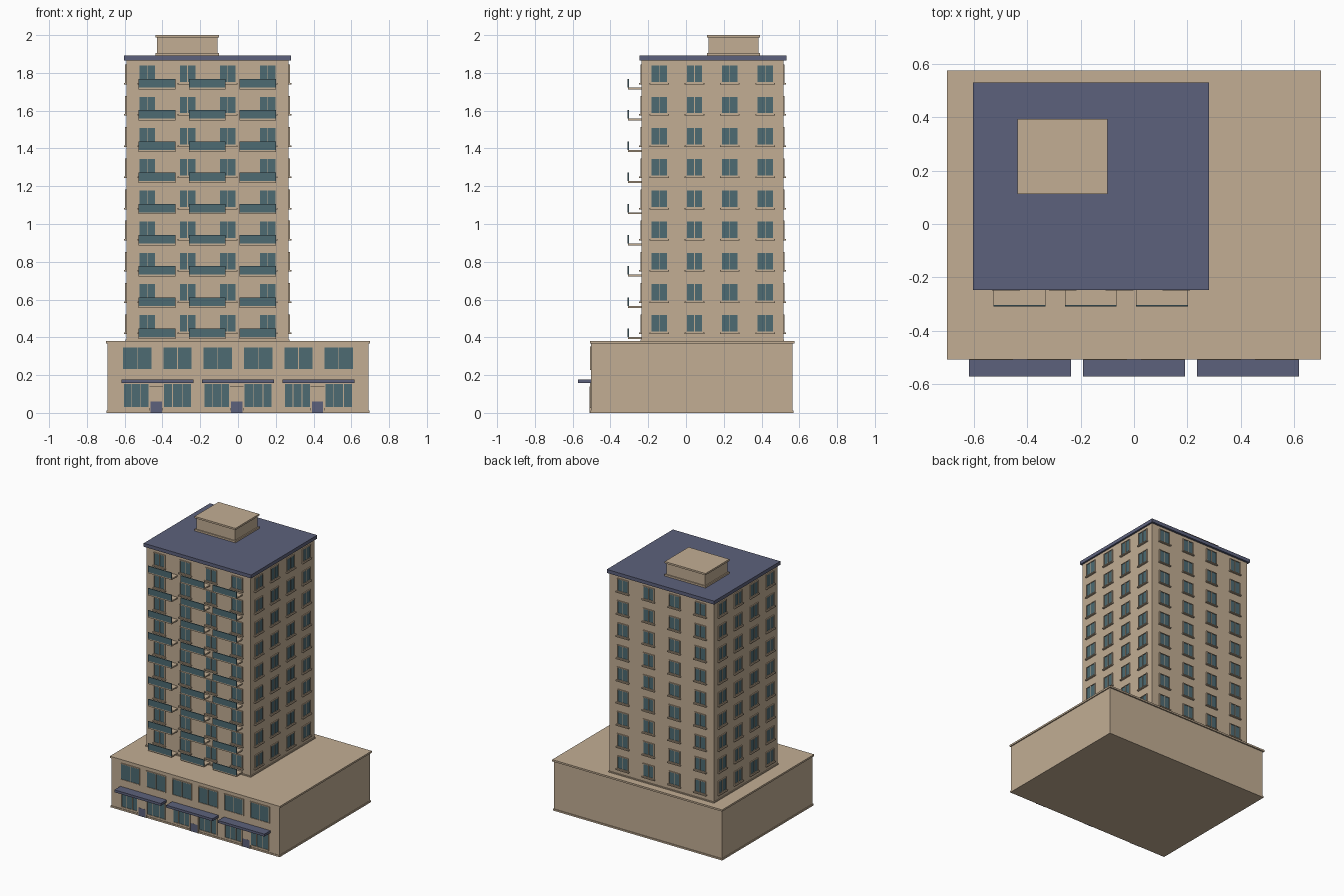
import bpy, bmesh
from mathutils import Vector

if "Cube" in bpy.data.objects:
    bpy.data.objects.remove(bpy.data.objects["Cube"])


def material(name, rgb):
    m = bpy.data.materials.new(name)
    m.diffuse_color = (*rgb, 1)
    m.use_nodes = True
    m.node_tree.nodes["Principled BSDF"].inputs["Base Color"].default_value = m.diffuse_color
    return m


WALL = material("tan wall", (0.54, 0.42, 0.295))
BLUE = material("slate blue", (0.108, 0.12, 0.2))
GLASS = material("teal glass", (0.075, 0.145, 0.17))


def boxes(name, mat, items):
    """One object made of boxes, each given as (x0, x1, y0, y1, z0, z1)."""
    bm = bmesh.new()
    for x0, x1, y0, y1, z0, z1 in items:
        geo = bmesh.ops.create_cube(bm, size=1)
        for v in geo["verts"]:
            v.co = Vector(((x0 + x1) / 2 + v.co.x * (x1 - x0),
                           (y0 + y1) / 2 + v.co.y * (y1 - y0),
                           (z0 + z1) / 2 + v.co.z * (z1 - z0)))
    me = bpy.data.meshes.new(name)
    bm.to_mesh(me)
    bm.free()
    me.materials.append(mat)
    ob = bpy.data.objects.new(name, me)
    bpy.context.collection.objects.link(ob)
    return ob


def on_wall(side, plane, a0, a1, d0, d1, z0, z1):
    """Box on a wall: a runs along the wall, d is the distance outwards."""
    s = 1 if side in ("right", "back") else -1
    lo, hi = sorted((plane + s * d0, plane + s * d1))
    if side in ("left", "right"):
        return (lo, hi, a0, a1, z0, z1)
    return (a0, a1, lo, hi, z0, z1)


def window(side, plane, c, w, z0, h, bars, frames, panes, sill=True):
    """Glass pane, surrounding frame, mullions and a projecting sill."""
    a, b, t = c - w / 2, c + w / 2, 0.005
    z1 = z0 + h

    def add(target, *args):
        target.append(on_wall(side, plane, *args))
    add(panes, a + t, b - t, -0.002, 0.003, z0 + t, z1 - t)
    add(frames, a, a + t, -0.002, 0.007, z0, z1)
    add(frames, b - t, b, -0.002, 0.007, z0, z1)
    add(frames, a + t, b - t, -0.002, 0.007, z1 - t, z1)
    add(frames, a + t, b - t, -0.002, 0.007, z0, z0 + t)
    for f in bars:
        m = a + f * w
        add(frames, m - 0.002, m + 0.002, -0.002, 0.006, z0 + t, z1 - t)
    if sill:
        add(frames, a - 0.006, b + 0.006, -0.002, 0.014, z0 - 0.008, z0)


# Podium
boxes("podium", WALL, [(-0.692, 0.692, -0.502, 0.565, 0, 0.37)])
boxes("podium_trim", WALL, [(-0.70, 0.70, -0.508, 0.575, 0.367, 0.38),
                            (-0.697, 0.697, -0.506, 0.57, 0, 0.012)])

# Tower, roof slab and rooftop housing
X0, X1, Y0, Y1 = -0.59, 0.268, -0.235, 0.515
boxes("tower", WALL, [(X0, X1, Y0, Y1, 0.37, 1.87),
                      (X0 - .005, X1 + .005, Y0 - .005, Y1 + .005, 0.375, 0.388)])
boxes("roof_slab", BLUE, [(-0.604, 0.281, -0.247, 0.531, 1.866, 1.892)])
boxes("roof_housing", WALL, [(-0.428, -0.108, 0.12, 0.385, 1.88, 1.99),
                             (-0.436, -0.1, 0.112, 0.393, 1.987, 2.0),
                             (-0.436, -0.1, 0.112, 0.393, 1.89, 1.905)])

# Tower windows and front balconies
frames, panes, floors, rails = [], [], [], []
FLOORS, PITCH = 9, 0.1652
along_x = [-0.48 + 0.2127 * i for i in range(4)]
along_y = [-0.142 + 0.187 * i for i in range(4)]
walls = [("front", Y0, along_x), ("back", Y1, along_x),
         ("left", X0, along_y), ("right", X1, along_y)]
for k in range(FLOORS):
    z = 0.425 + PITCH * k
    for side, plane, centres in walls:
        for c in centres:
            window(side, plane, c, 0.092, z, 0.097, [0.5], frames, panes)
    for c in (-0.429, -0.162, 0.105):
        zb = 0.391 + PITCH * k
        floors.append((c - 0.097, c + 0.097, -0.306, Y0 + 0.002, zb, zb + 0.01))
        rails.append((c - 0.097, c + 0.097, -0.309, -0.303, zb + 0.01, zb + 0.055))
boxes("tower_window_frames", WALL, frames)
boxes("tower_window_glass", GLASS, panes)
boxes("balcony_floors", WALL, floors)
boxes("balcony_rails", GLASS, rails)

# Podium upper windows, shop windows, doors and awnings
frames, panes, doors, door_frames, awnings = [], [], [], [], []
P = -0.502
for i in range(6):
    window("front", P, -0.534 + 0.2136 * i, 0.16, 0.228, 0.124,
           [0.5], frames, panes, False)
for c in (-0.427, 0.0, 0.427):
    d = c - 0.006
    for a, b in ((c - 0.182, d - 0.036), (d + 0.036, c + 0.182)):
        window("front", P, (a + b) / 2, b - a, 0.025, 0.133, [0.33, 0.67],
               frames, panes, False)
    # Door: side posts, head, glazed top and solid lower panel
    for x in (d - 0.036, d + 0.03):
        door_frames.append((x, x + 0.006, P - 0.009, P + 0.002, 0, 0.14))
    door_frames.append((d - 0.03, d + 0.03, P - 0.009, P + 0.002, 0.13, 0.14))
    door_frames.append((d - 0.03, d + 0.03, P - 0.005, P + 0.002, 0.06, 0.13))
    doors.append((d - 0.03, d + 0.03, P - 0.006, P + 0.002, 0, 0.06))
    awnings.append((c - 0.191, c + 0.191, -0.572, P + 0.002, 0.158, 0.176))
boxes("podium_window_frames", WALL, frames)
boxes("podium_window_glass", GLASS, panes)
boxes("door_frames", WALL, door_frames)
boxes("door_panels", BLUE, doors)
boxes("awnings", BLUE, awnings)
